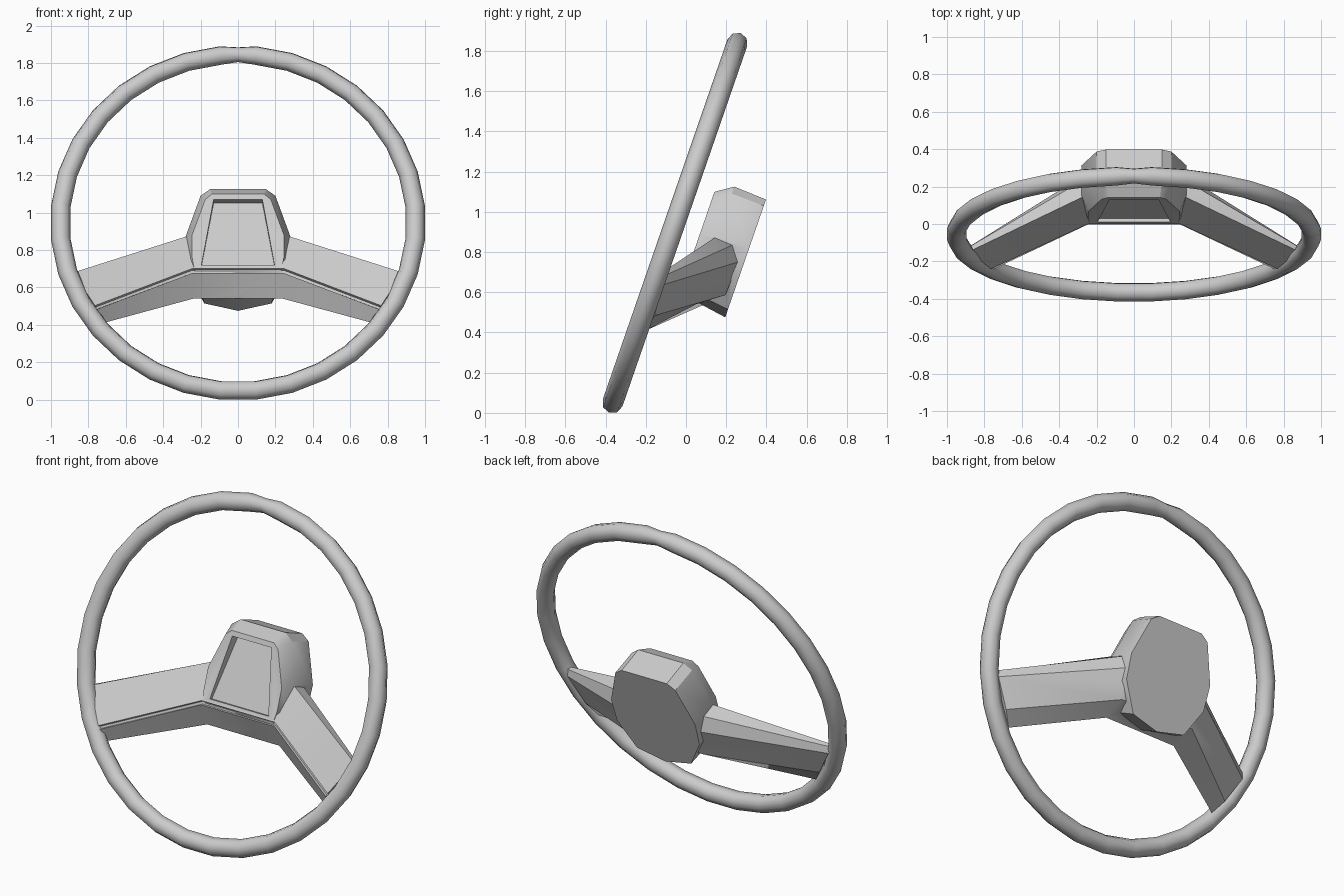
import bpy, bmesh, math
from mathutils import Matrix, Vector

cube = bpy.data.objects.get("Cube")
if cube:
    bpy.data.objects.remove(cube, do_unlink=True)

grey = bpy.data.materials.new("plain_grey")
grey.use_nodes = True
COLOUR = (0.6, 0.6, 0.6, 1)
grey.diffuse_color = COLOUR
grey.node_tree.nodes["Principled BSDF"].inputs["Base Color"].default_value = COLOUR

# Wheel frame: x across, y up the wheel plane, z back towards the column
TILT = math.radians(19.1)
up = Vector((0, math.sin(TILT), math.cos(TILT)))
back = Vector((0, math.cos(TILT), -math.sin(TILT)))
FRAME = Matrix((Vector((1, 0, 0)), up, back)).transposed().to_4x4()
FRAME.translation = (0, -0.055, 0.945)


def loft(name, sections, closed=False):
    """Skin a run of equal-length closed sections, with end caps unless closed."""
    bm = bmesh.new()
    rings = [[bm.verts.new(FRAME @ Vector(p)) for p in s] for s in sections]
    pairs = list(zip(rings, rings[1:]))
    if closed:
        pairs.append((rings[-1], rings[0]))
    for a, b in pairs:
        for i in range(len(a)):
            j = (i + 1) % len(a)
            bm.faces.new((a[i], a[j], b[j], b[i]))
    if not closed:
        bm.faces.new(rings[0])
        bm.faces.new(rings[-1])
    bmesh.ops.recalc_face_normals(bm, faces=bm.faces)
    mesh = bpy.data.meshes.new(name)
    bm.to_mesh(mesh)
    bm.free()
    mesh.materials.append(grey)
    obj = bpy.data.objects.new(name, mesh)
    bpy.context.collection.objects.link(obj)
    return obj


def mirrored(half):
    """Close a right-hand half outline across x = 0."""
    return half + [(-x, y, z) for x, y, z in reversed(half) if x > 0]


def boolean(obj, tool, operation):
    mod = obj.modifiers.new(operation.lower(), 'BOOLEAN')
    mod.operation, mod.object, mod.solver = operation, tool, 'EXACT'
    bpy.context.view_layer.objects.active = obj
    bpy.ops.object.modifier_apply(modifier=mod.name)
    bpy.data.objects.remove(tool, do_unlink=True)


def smooth(obj, angle):
    bpy.ops.object.select_all(action='DESELECT')
    obj.select_set(True)
    bpy.context.view_layer.objects.active = obj
    bpy.ops.object.shade_smooth_by_angle(angle=math.radians(angle))


# Rim: faceted tube with a slight pinch at the top joint
SEGMENTS, SIDES, TUBE = 32, 8, 0.052
step = math.tau / SEGMENTS
stations = [((i + 0.5) * step, TUBE) for i in range(SEGMENTS)]
stations.append((math.pi / 2, TUBE * 0.8))
rim_sections = []
for angle, radius in sorted(stations):
    ring = []
    for k in range(SIDES):
        t = math.tau * k / SIDES
        r = 0.952 + radius * math.cos(t)
        ring.append((r * math.cos(angle), r * math.sin(angle), radius * math.sin(t)))
    rim_sections.append(ring)
rim = loft("rim", rim_sections, closed=True)
smooth(rim, 50)

# Spoke bar: one section swept from rim to hub and mirrored, with a front groove
inner = [(.28, -.005, .21), (.245, -.212, .132), (.245, -.216, .15), (.245, -.232, .152),
         (.245, -.236, .138), (.24, -.348, .232), (.25, -.257, .355), (.27, -.08, .362),
         (.28, -.012, .305)]
outer = [(.88, -.28, .0), (.765, -.478, -.03), (.762, -.482, -.015), (.755, -.492, -.013),
         (.752, -.496, -.026), (.725, -.555, .036), (.78, -.47, .055), (.87, -.31, .045),
         (.89, -.28, .02)]
flip = lambda s: [(-x, y, z) for x, y, z in s]
spokes = loft("spokes", [flip(outer), flip(inner), inner, outer])

# Hub: pad with bevelled front edge, straight sides and flat back
shoulder = [(.15, .267), (.2, .23), (.28, 0), (.275, -.18), (.2, -.3), (0, -.335)]
rear = [(.15, .258), (.2, .225), (.28, 0), (.275, -.15), (.18, -.32), (0, -.362)]
front = [(.14, .21), (.175, .18), (.245, -.02), (.245, -.15), (.235, -.207), (0, -.207)]
hub = loft("hub_and_spokes", [mirrored([(x, y, depth) for x, y in half])
                              for half, depth in ((front, .135), (shoulder, .22), (rear, .39))])
boolean(hub, spokes, 'UNION')

# Recessed horn panel: tapered pocket, deeper at the top
pocket_outline = [(.13, .18), (.195, -.19), (-.195, -.19), (-.13, .18)]
pocket = loft("pocket_cutter", [[(x, y, .05) for x, y in pocket_outline],
                                [(x, y, .195 if y > 0 else .155) for x, y in pocket_outline]])
pocket.hide_render = True
boolean(hub, pocket, 'DIFFERENCE')
smooth(hub, 30)
